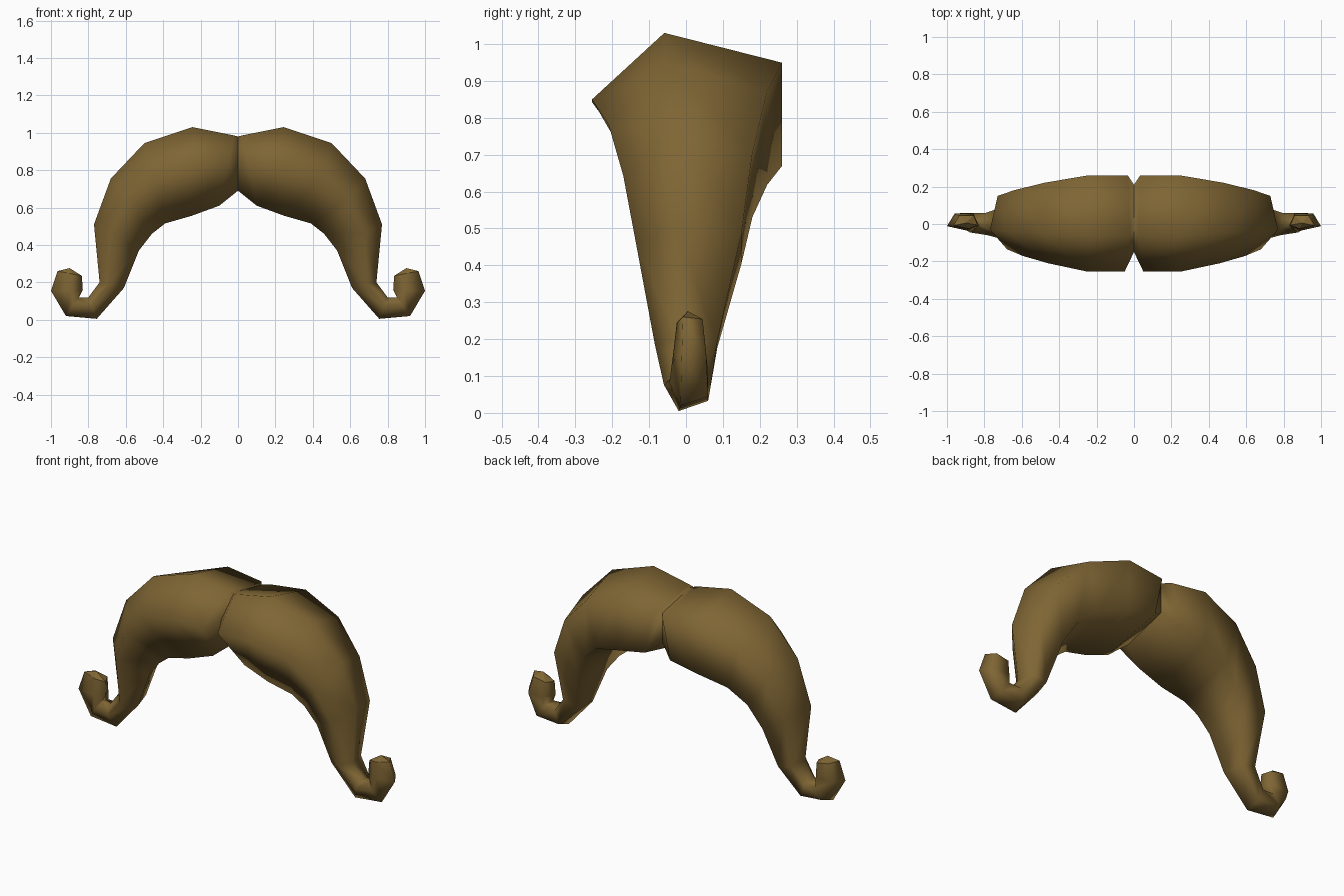
import bpy, bmesh
from mathutils import Vector

if "Cube" in bpy.data.objects:
    bpy.data.objects.remove(bpy.data.objects["Cube"])

brown = bpy.data.materials.new("dark golden brown")
brown.diffuse_color = (0.21, 0.13, 0.034, 1)
brown.use_nodes = True
brown.node_tree.nodes["Principled BSDF"].inputs["Base Color"].default_value = brown.diffuse_color

# Five-sided section: (fraction from inner to outer edge, fraction of depth)
SECTION = [(1, -0.23), (0.83, 1), (0.24, 1), (0, -0.33), (0.62, -1)]

# Stations along the hair: outer x, z, inner x, z, front depth, back depth
STATIONS = [
    (0.00, 0.98, 0.00, 0.69, 0.15, 0.21),
    (0.02, 0.985, 0.10, 0.61, 0.255, 0.26),
    (0.245, 1.03, 0.25, 0.555, 0.255, 0.26),
    (0.50, 0.945, 0.39, 0.515, 0.21, 0.22),
    (0.68, 0.755, 0.46, 0.46, 0.17, 0.18),
    (0.77, 0.51, 0.53, 0.37, 0.135, 0.15),
    (0.74, 0.20, 0.61, 0.17, 0.085, 0.085),
    (0.80, 0.12, 0.755, 0.005, 0.06, 0.06),
    (0.85, 0.12, 0.92, 0.02, 0.045, 0.06),
    (0.83, 0.16, 1.00, 0.155, 0.035, 0.055),
    (0.835, 0.235, 0.965, 0.26, 0.025, 0.045),
]


def build_half(name, side):
    bm = bmesh.new()
    rings = []
    for ox, oz, ix, iz, front, back in STATIONS:
        ring = []
        for u, v in SECTION:
            y = v * (back if v > 0 else front)
            ring.append(bm.verts.new((side * (ix + (ox - ix) * u), y, iz + (oz - iz) * u)))
        rings.append(ring)
    # Skin between stations
    n = len(SECTION)
    for a, b in zip(rings, rings[1:]):
        for i in range(n):
            j = (i + 1) % n
            bm.faces.new((a[i], a[j], b[j], b[i]))
    # Flat end at the middle seam, raised end on the curl
    bm.faces.new(rings[0])
    tip = bm.verts.new((side * 0.90, 0.005, 0.276))
    for i in range(n):
        bm.faces.new((rings[-1][i], rings[-1][(i + 1) % n], tip))
    bmesh.ops.recalc_face_normals(bm, faces=bm.faces)
    mesh = bpy.data.meshes.new(name)
    bm.to_mesh(mesh)
    bm.free()
    mesh.materials.append(brown)
    for p in mesh.polygons:
        p.use_smooth = len(p.vertices) == 4
    obj = bpy.data.objects.new(name, mesh)
    bpy.context.collection.objects.link(obj)


build_half("moustache_right_half", 1)
build_half("moustache_left_half", -1)
